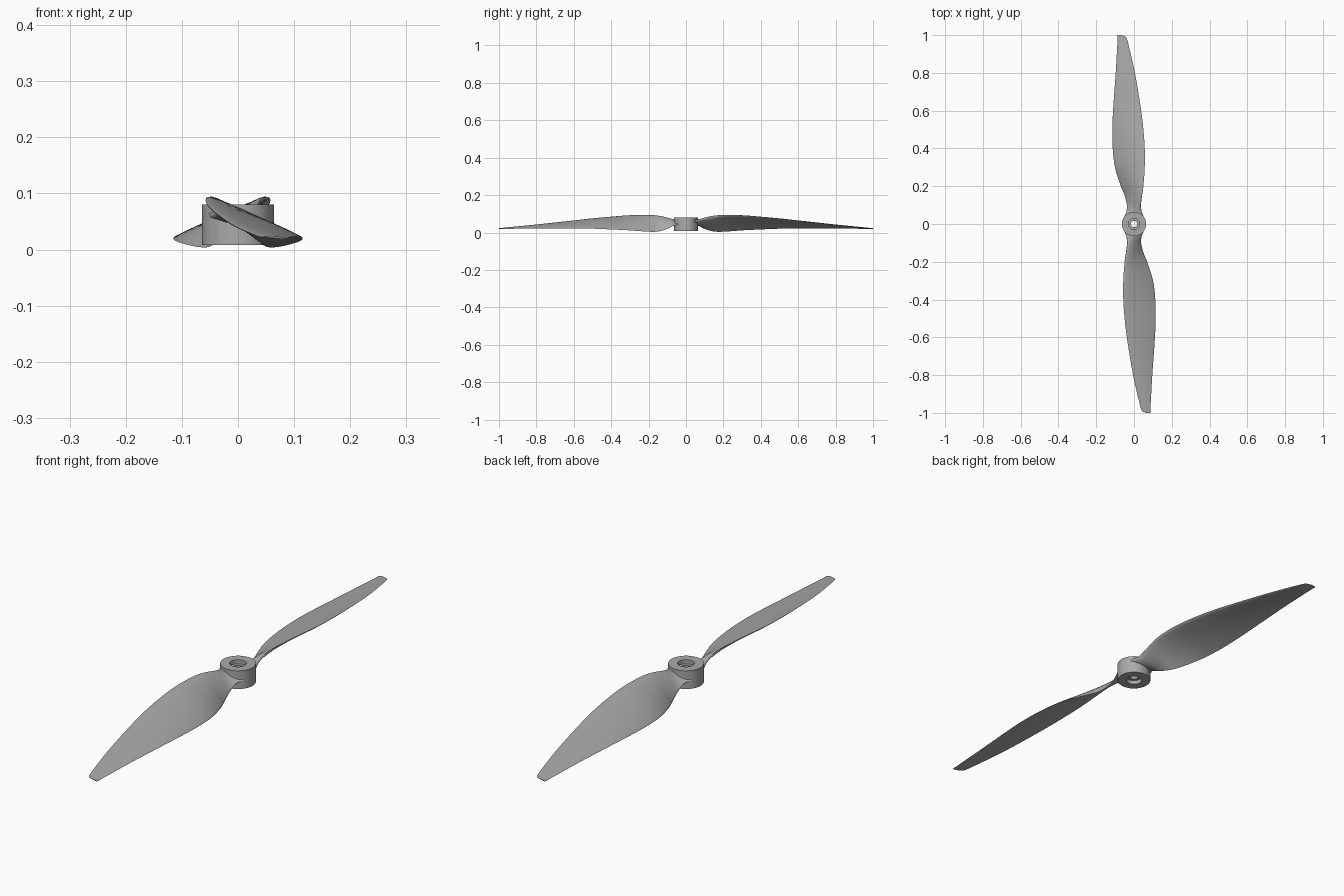
import bpy, bmesh, math
from mathutils import Vector

cube = bpy.data.objects.get("Cube")
if cube:
    bpy.data.objects.remove(cube, do_unlink=True)

grey = bpy.data.materials.new("light_grey_plastic")
grey.use_nodes = True
colour = (0.4, 0.4, 0.4, 1)
grey.diffuse_color = colour
grey.node_tree.nodes["Principled BSDF"].inputs["Base Color"].default_value = colour


def finish(bm, name, angle):
    bmesh.ops.recalc_face_normals(bm, faces=bm.faces)
    mesh = bpy.data.meshes.new(name)
    bm.to_mesh(mesh)
    bm.free()
    mesh.materials.append(grey)
    obj = bpy.data.objects.new(name, mesh)
    bpy.context.collection.objects.link(obj)
    bpy.ops.object.select_all(action='DESELECT')
    obj.select_set(True)
    bpy.context.view_layer.objects.active = obj
    bpy.ops.object.shade_smooth_by_angle(angle=math.radians(angle))
    return obj


def bridge(bm, a, b):
    for i in range(len(a)):
        j = (i + 1) % len(a)
        bm.faces.new((a[i], a[j], b[j], b[i]))


# Hub: closed profile spun around z, counterbored from both ends
def make_hub(sides=64):
    profile = [(0.064, 0.008), (0.064, 0.08), (0.03, 0.08), (0.03, 0.064),
               (0.017, 0.064), (0.017, 0.024), (0.03, 0.024), (0.03, 0.008)]
    bm = bmesh.new()
    rings = []
    for k in range(sides):
        a = math.tau * k / sides
        rings.append([bm.verts.new((r * math.cos(a), r * math.sin(a), z)) for r, z in profile])
    for k in range(sides):
        bridge(bm, rings[k], rings[(k + 1) % sides])
    finish(bm, "hub", 35)


# Blade stations: distance out, leading x, leading z, trailing x, trailing z, thickness
STATIONS = [
    (0.04, -0.052, 0.062, 0.052, 0.043, 0.018),
    (0.065, -0.041, 0.066, 0.041, 0.037, 0.020),
    (0.10, -0.036, 0.078, 0.038, 0.020, 0.019),
    (0.15, -0.042, 0.089, 0.050, 0.006, 0.017),
    (0.20, -0.050, 0.093, 0.070, 0.005, 0.015),
    (0.30, -0.057, 0.091, 0.101, 0.012, 0.014),
    (0.40, -0.057, 0.083, 0.113, 0.017, 0.013),
    (0.50, -0.050, 0.074, 0.115, 0.021, 0.012),
    (0.60, -0.038, 0.063, 0.111, 0.023, 0.010),
    (0.80, -0.005, 0.041, 0.097, 0.022, 0.007),
    (0.94, 0.027, 0.027, 0.089, 0.020, 0.005),
    (0.98, 0.038, 0.023, 0.087, 0.019, 0.004),
    (0.994, 0.048, 0.022, 0.087, 0.019, 0.004),
    (1.0, 0.066, 0.021, 0.086, 0.019, 0.003),
]


# Smooth interpolation between stations
def resample(rows, steps):
    out = []
    for i in range(len(rows) - 1):
        p0, p1 = rows[max(i - 1, 0)], rows[i]
        p2, p3 = rows[i + 1], rows[min(i + 2, len(rows) - 1)]
        for s in range(steps):
            u = s / steps
            row = []
            for a, b, c, d, ya, yb, yc, yd in zip(
                    p0, p1, p2, p3, *[[p[0]] * len(p) for p in (p0, p1, p2, p3)]):
                h = yc - yb
                m1 = (c - a) / (yc - ya) * h
                m2 = (d - b) / (yd - yb) * h
                row.append((2*u**3 - 3*u**2 + 1) * b + (u**3 - 2*u**2 + u) * m1
                           + (3*u**2 - 2*u**3) * c + (u**3 - u**2) * m2)
            row[0] = p1[0] + u * (p2[0] - p1[0])
            out.append(row)
    return out + [list(rows[-1])]


# Cambered aerofoil loop running over the top and back underneath
def section(bm, row, n=12):
    y, lx, lz, tx, tz, thick = row
    lead, trail = Vector((lx, -y, lz)), Vector((tx, -y, tz))
    chord = trail - lead
    normal = Vector((-chord.z, 0, chord.x)).normalized()
    camber = 0.03 * chord.length * min(1, y / 0.2)
    loop = []
    for k in range(2 * n):
        side = 1 if k < n else -1
        t = (1 - math.cos(math.pi * k / n)) / 2
        half = thick * (1.3 * math.sqrt(t) * (1 - t) + 0.05)
        offset = side * half * 0.5 / 0.55 + 4 * camber * t * (1 - t)
        loop.append(bm.verts.new(lead + chord * t + normal * offset))
    return loop


def make_blade(name, turn):
    bm = bmesh.new()
    loops = [section(bm, row) for row in resample(STATIONS, 5)]
    for a, b in zip(loops, loops[1:]):
        bridge(bm, a, b)
    bm.faces.new(loops[0])
    bm.faces.new(loops[-1])
    blade = finish(bm, name, 50)
    blade.rotation_euler.z = turn


make_hub()
make_blade("front_blade", 0)
make_blade("back_blade", math.pi)
